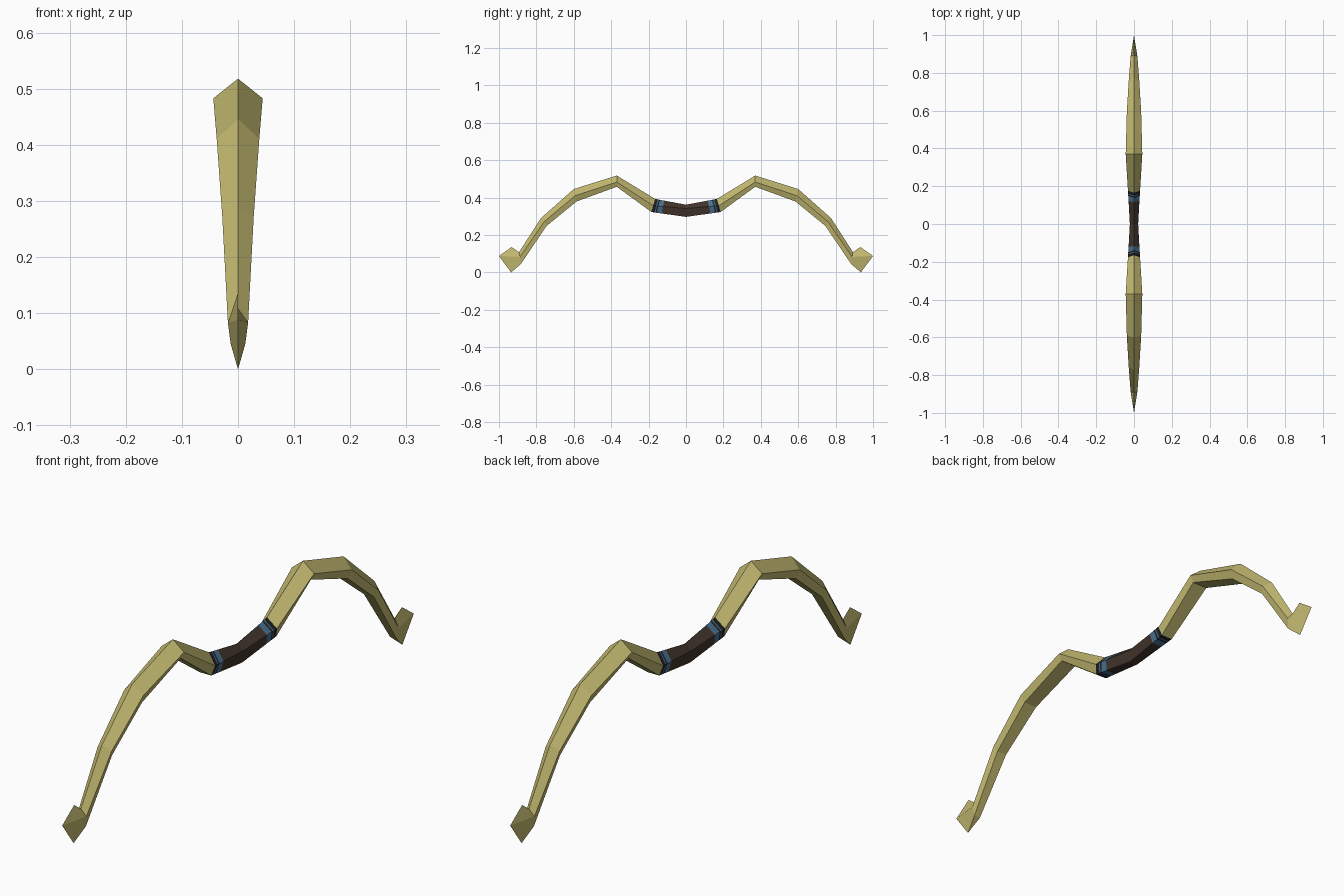
import bpy, bmesh
from mathutils import Vector

if "Cube" in bpy.data.objects:
    bpy.data.objects.remove(bpy.data.objects["Cube"])

def material(name, rgb):
    m = bpy.data.materials.new(name)
    m.diffuse_color = (*rgb, 1)
    m.use_nodes = True
    m.node_tree.nodes["Principled BSDF"].inputs["Base Color"].default_value = m.diffuse_color
    return m

WOOD = material("pale wood", (0.55, 0.49, 0.165))
LEATHER = material("dark leather", (0.055, 0.035, 0.024))
BLUE = material("blue thread", (0.065, 0.17, 0.29))
BLACK = material("black thread", (0.014, 0.014, 0.015))

# A station is top (y, z), middle (y, z), bottom (y, z), half width, bottom half width
def ring(s):
    (ty, tz), (my, mz), (by, bz), w, wb = s
    return [Vector(p) for p in ((0, ty, tz), (w, my, mz), (wb, by, bz),
                                (-wb, by, bz), (-w, my, mz))]

def mix(a, b, t):
    return [p.lerp(q, t) for p, q in zip(a, b)]

def flip(r):
    return [Vector((p.x, -p.y, p.z)) for p in r]

def loft(name, rings, mats, slots):
    """Skin the five-sided rings; slots gives the material of each segment."""
    bm = bmesh.new()
    loops = [[bm.verts.new(p) for p in r] for r in rings]
    for a, b, slot in zip(loops, loops[1:], slots):
        for i in range(5):
            j = (i + 1) % 5
            bm.faces.new((a[i], a[j], b[j], b[i])).material_index = slot
    bmesh.ops.remove_doubles(bm, verts=bm.verts, dist=0.0005)
    bmesh.ops.recalc_face_normals(bm, faces=bm.faces)
    me = bpy.data.meshes.new(name)
    bm.to_mesh(me)
    bm.free()
    for m in mats:
        me.materials.append(m)
    ob = bpy.data.objects.new(name, me)
    bpy.context.collection.objects.link(ob)
    return ob

centre = ring(((0, .362), (0, .342), (0, .297), .022, .016))
grip_end = ring(((.165, .393), (.176, .357), (.185, .323), .032, .023))

# Limb from grip to recurved tip; the last ring closes to a wedge
limb = [grip_end] + [ring(s) for s in (
    ((.37, .518), (.37, .483), (.37, .458), .044, .031),
    ((.60, .446), (.592, .411), (.584, .380), .038, .027),
    ((.775, .291), (.758, .272), (.745, .249), .028, .020),
    ((.893, .108), (.888, .083), (.883, .045), .018, .013),
    ((.932, .136), (1.0, .088), (.935, 0), 0, 0))]
for name, fix in (("right_limb", lambda r: r), ("left_limb", flip)):
    loft(name, [fix(r) for r in limb], [WOOD], [0] * 5)

# Leather grip with blue and black thread wraps at both ends
steps = [0, .70, .84, .88, .91, 1]
half = [mix(centre, grip_end, t) for t in steps]
slots = [0, 1, 2, 1, 2]
loft("grip", [flip(r) for r in half[:0:-1]] + half,
     [LEATHER, BLUE, BLACK], slots[::-1] + slots)
